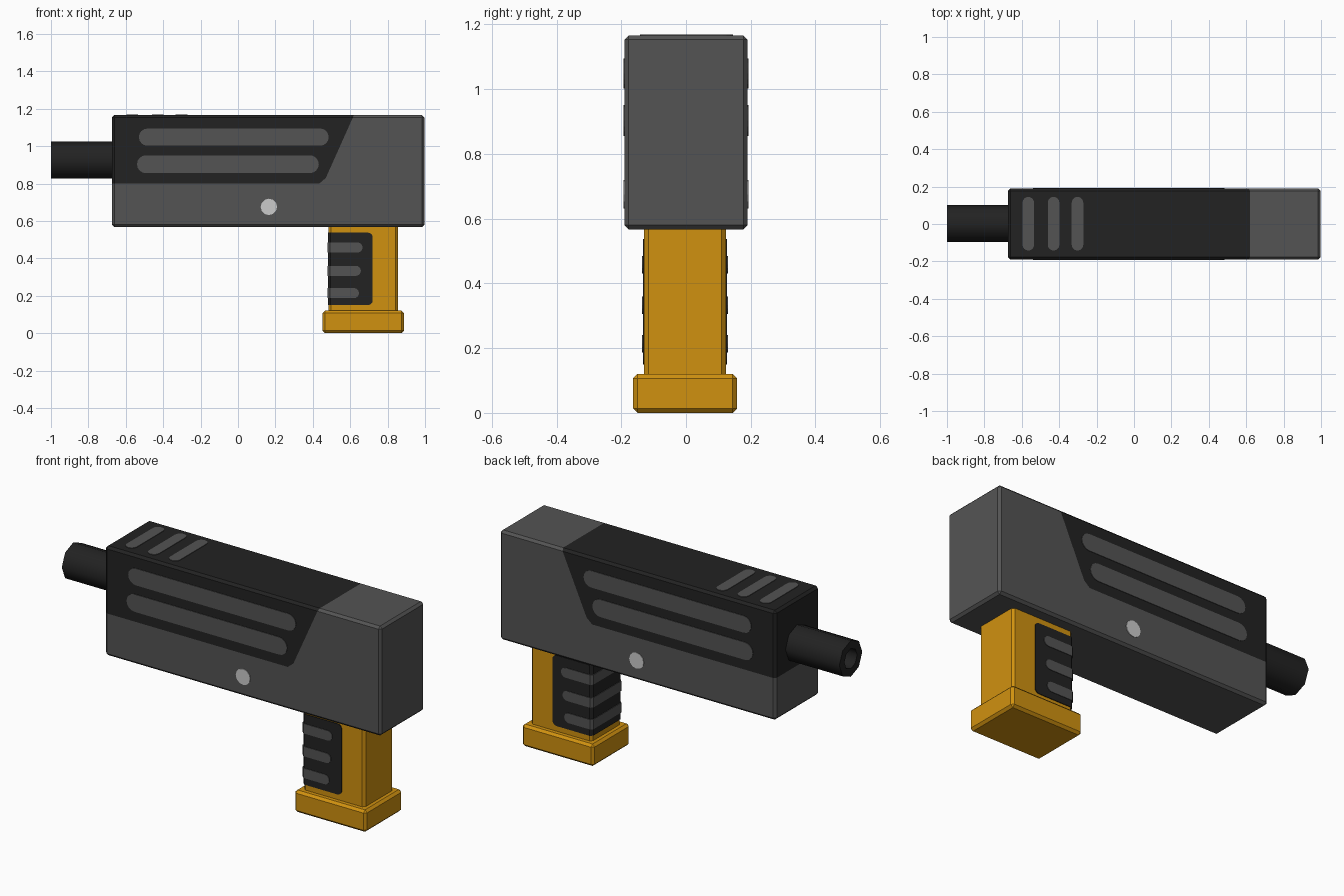
import bpy, bmesh, math
from mathutils import Vector

if "Cube" in bpy.data.objects:
    bpy.data.objects.remove(bpy.data.objects["Cube"])


def material(name, rgb):
    m = bpy.data.materials.new(name)
    m.diffuse_color = (*rgb, 1)
    m.use_nodes = True
    m.node_tree.nodes["Principled BSDF"].inputs["Base Color"].default_value = m.diffuse_color
    return m


GREY = material("mid grey", (0.088, 0.088, 0.088))
DARK = material("near black", (0.016, 0.016, 0.016))
ORANGE = material("amber", (0.63, 0.285, 0.005))
LIGHT = material("light grey", (0.6, 0.6, 0.6))


def finish(name, bm, *mats):
    bmesh.ops.recalc_face_normals(bm, faces=bm.faces[:])
    me = bpy.data.meshes.new(name)
    bm.to_mesh(me)
    bm.free()
    for m in mats:
        me.materials.append(m)
    ob = bpy.data.objects.new(name, me)
    bpy.context.collection.objects.link(ob)
    return ob


def bevelled_box(lo, hi, bevel):
    bm = bmesh.new()
    bmesh.ops.create_cube(bm, size=1)
    for v in bm.verts:
        v.co = Vector([lo[i] if v.co[i] < 0 else hi[i] for i in range(3)])
    bmesh.ops.bevel(bm, geom=bm.edges[:], offset=bevel, segments=1,
                    affect='EDGES', profile=0.5)
    return bm


def prism(name, pts, axis, lo, hi, mat):
    """Extrude a 2D outline along y (outline in xz) or z (outline in xy)."""
    bm = bmesh.new()
    place = (lambda a, b, t: (a, t, b)) if axis == 'y' else (lambda a, b, t: (a, b, t))
    rings = [[bm.verts.new(place(a, b, t)) for a, b in pts] for t in (lo, hi)]
    n = len(pts)
    bm.faces.new(rings[0])
    bm.faces.new(rings[1][::-1])
    for i in range(n):
        j = (i + 1) % n
        bm.faces.new((rings[0][i], rings[0][j], rings[1][j], rings[1][i]))
    return finish(name, bm, mat)


def arc(cx, cy, r, a0, a1, n):
    return [(cx + r * math.cos(math.radians(a0 + (a1 - a0) * i / n)),
             cy + r * math.sin(math.radians(a0 + (a1 - a0) * i / n))) for i in range(n + 1)]


def capsule(x0, x1, z, r):
    return arc(x1 - r, z, r, -90, 90, 8) + arc(x0 + r, z, r, 90, 270, 8)


# Receiver: bevelled box, cut along the two-tone border
bm = bevelled_box((-0.674, -0.19, 0.567), (0.997, 0.19, 1.166), 0.013)
borders = [((0, 0, 0.80), (0, 0, -1)),
           ((0.62, 0, 1.166), (0.335, 0, -0.15)),
           ((0.435, 0, 0.80), (0.03, 0, -0.035))]
for co, no in borders:
    bmesh.ops.bisect_plane(bm, geom=bm.verts[:] + bm.edges[:] + bm.faces[:],
                           plane_co=co, plane_no=no)
for f in bm.faces:
    c = f.calc_center_median()
    f.material_index = int(all((c - Vector(co)).dot(Vector(no)) < 0 for co, no in borders))
finish("receiver", bm, GREY, DARK)

# Side slots and pin on both sides
for side, s in (("left", 1), ("right", -1)):
    y0, y1 = s * 0.188, s * 0.193
    prism(f"upper_slot_{side}", capsule(-0.53, 0.485, 1.048, 0.046), 'y', y0, y1, GREY)
    prism(f"lower_slot_{side}", capsule(-0.54, 0.432, 0.903, 0.048), 'y', y0, y1, GREY)
    prism(f"pin_{side}", arc(0.165, 0.675, 0.044, 0, 330, 11), 'y', y0, y1, LIGHT)

# Top slots
for i, x in enumerate((-0.565, -0.43, -0.302)):
    pts = [(x + b, a) for a, b in capsule(-0.142, 0.145, 0, 0.031)]
    prism(f"top_slot_{i + 1}", pts, 'z', 1.164, 1.169, GREY)

# Barrel: eight-sided tube with a recessed bore
bm = bmesh.new()
rings = []
for x, r in ((-0.65, 0.099), (-1.0, 0.099), (-1.0, 0.055), (-0.85, 0.055)):
    rings.append([bm.verts.new((x, 0.003 + a, 0.925 + b))
                  for a, b in arc(0, 0, r, 0, 315, 7)])
for p, q in zip(rings, rings[1:]):
    for i in range(8):
        j = (i + 1) % 8
        bm.faces.new((p[i], p[j], q[j], q[i]))
bm.faces.new(rings[0])
bm.faces.new(rings[-1])
barrel = finish("barrel", bm, DARK)
bpy.ops.object.select_all(action='DESELECT')
barrel.select_set(True)
bpy.context.view_layer.objects.active = barrel
bpy.ops.object.shade_smooth_by_angle(angle=math.radians(50))

# Grip and its base
finish("grip", bevelled_box((0.485, -0.129, 0.08), (0.855, 0.123, 0.60), 0.013), ORANGE)
finish("grip_base", bevelled_box((0.452, -0.163, 0), (0.887, 0.157, 0.12), 0.013), ORANGE)


# Grip panel and ribs wrap around the forward face
def wrap(name, pts, out, mat):
    ob = prism(name, pts, 'y', -0.129 - out, 0.123 + out, mat)
    bm = bmesh.new()
    bm.from_mesh(ob.data)
    x = min(v.co.x for v in bm.verts)
    edges = [e for e in bm.edges if all(abs(v.co.x - x) < 1e-5 for v in e.verts)
             and abs(e.verts[0].co.y - e.verts[1].co.y) < 1e-5]
    bmesh.ops.bevel(bm, geom=edges, offset=0.013, segments=1, affect='EDGES', profile=0.5)
    bm.to_mesh(ob.data)
    bm.free()


panel = ([(0.481, 0.15)] + arc(0.695, 0.175, 0.025, -90, 0, 4)
         + arc(0.695, 0.512, 0.025, 0, 90, 4) + [(0.481, 0.537)])
wrap("grip_panel", panel, 0.004, DARK)
for i, (z, x1) in enumerate(((0.458, 0.666), (0.333, 0.657), (0.214, 0.647))):
    rib = [(0.478, z - 0.027)] + arc(x1 - 0.027, z, 0.027, -90, 90, 8) + [(0.478, z + 0.027)]
    wrap(f"grip_rib_{i + 1}", rib, 0.007, GREY)
